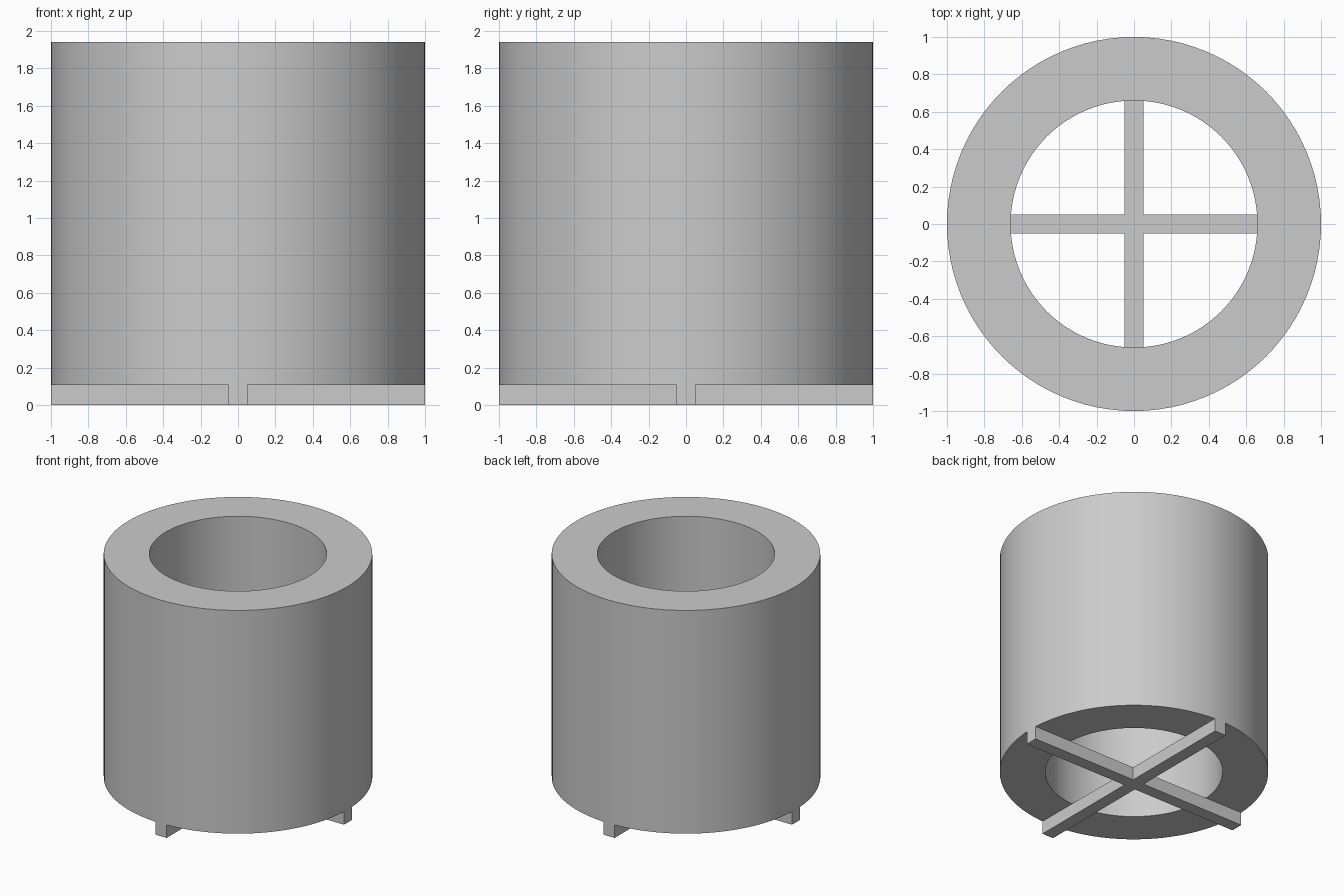
import bpy, bmesh
from math import sqrt, radians
from mathutils import Matrix

cube = bpy.data.objects.get("Cube")
if cube:
    bpy.data.objects.remove(cube, do_unlink=True)

OUTER, INNER = 1.0, 0.66
FOOT, TOP = 0.106, 1.94
HALF = 0.051          # half width of a cross bar
SEGMENTS = 96

grey = bpy.data.materials.new("light grey")
grey.use_nodes = True
colour = (0.6, 0.6, 0.6, 1)
grey.diffuse_color = colour
grey.node_tree.nodes["Principled BSDF"].inputs["Base Color"].default_value = colour


def finish(bm, name):
    bmesh.ops.remove_doubles(bm, verts=bm.verts, dist=1e-5)
    bmesh.ops.recalc_face_normals(bm, faces=bm.faces)
    mesh = bpy.data.meshes.new(name)
    bm.to_mesh(mesh)
    bm.free()
    mesh.materials.append(grey)
    obj = bpy.data.objects.new(name, mesh)
    bpy.context.collection.objects.link(obj)
    bpy.ops.object.select_all(action="DESELECT")
    obj.select_set(True)
    bpy.context.view_layer.objects.active = obj
    bpy.ops.object.shade_smooth_by_angle(angle=radians(30))
    return obj


# Thick-walled tube: a rectangular wall section spun about z
bm = bmesh.new()
section = [(INNER, FOOT), (OUTER, FOOT), (OUTER, TOP), (INNER, TOP)]
verts = [bm.verts.new((r, 0, z)) for r, z in section]
edges = [bm.edges.new((verts[i], verts[(i + 1) % 4])) for i in range(4)]
bmesh.ops.spin(bm, geom=verts + edges, cent=(0, 0, 0), axis=(0, 0, 1),
               angle=radians(360), steps=SEGMENTS, use_merge=True)
finish(bm, "tube_wall")

# Cross-shaped foot: one arm outline turned four times, with rounded tips
bm = bmesh.new()
tip = sqrt(OUTER ** 2 - HALF ** 2)
arm = [(HALF, -HALF), (tip, -HALF), (OUTER, 0), (tip, HALF)]
outline = []
for quarter in range(4):
    turn = Matrix.Rotation(radians(90 * quarter), 4, "Z")
    for x, y in arm:
        vert = bm.verts.new((x, y, 0))
        vert.co = turn @ vert.co
        outline.append(vert)
face = bm.faces.new(outline)
top = bmesh.ops.extrude_face_region(bm, geom=[face], use_keep_orig=True)
bmesh.ops.translate(bm, vec=(0, 0, FOOT),
                    verts=[g for g in top["geom"] if isinstance(g, bmesh.types.BMVert)])
finish(bm, "cross_foot")
